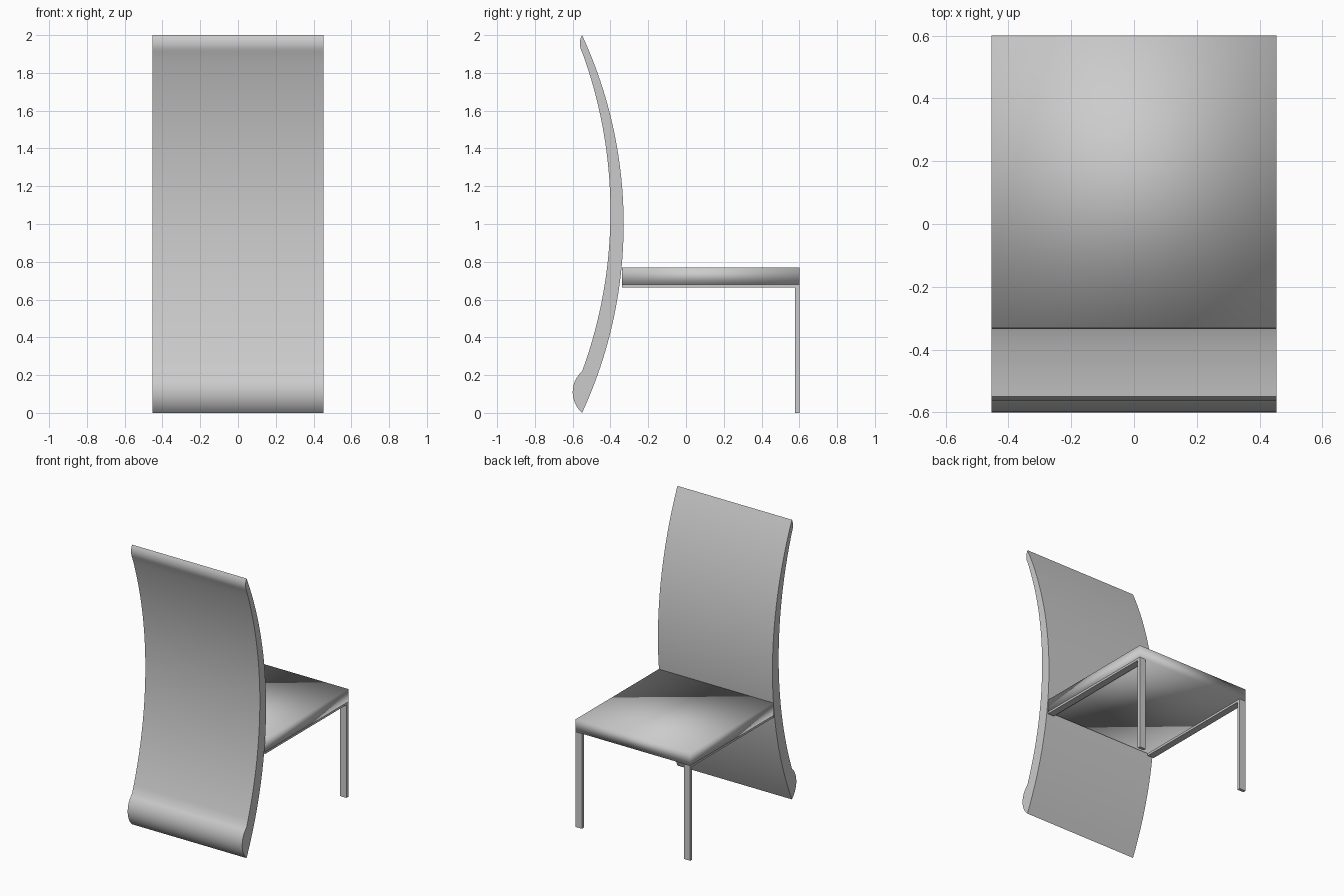
import bpy, bmesh, math
from mathutils import Vector

cube = bpy.data.objects.get("Cube")
if cube:
    bpy.data.objects.remove(cube, do_unlink=True)

HALF = 0.453  # half the chair width

grey = bpy.data.materials.new("plain grey")
grey.use_nodes = True
grey.diffuse_color = (0.6, 0.6, 0.6, 1)
grey.node_tree.nodes["Principled BSDF"].inputs["Base Color"].default_value = (0.6, 0.6, 0.6, 1)


def finish(name, bm):
    bmesh.ops.recalc_face_normals(bm, faces=bm.faces)
    mesh = bpy.data.meshes.new(name)
    bm.to_mesh(mesh)
    bm.free()
    mesh.materials.append(grey)
    obj = bpy.data.objects.new(name, mesh)
    bpy.context.collection.objects.link(obj)
    return obj


def box(name, low, high):
    bm = bmesh.new()
    bmesh.ops.create_cube(bm, size=1)
    low, high = Vector(low), Vector(high)
    for v in bm.verts:
        v.co = (low + high) / 2 + v.co * (high - low)
    return finish(name, bm)


def arc(start, end, bulge, steps):
    """Circular arc in the side plane, bulging by a signed distance along y; end point left out."""
    half = (end[1] - start[1]) / 2
    radius = (half * half + bulge * bulge) / (2 * abs(bulge))
    angle = math.asin(abs(half) / radius)
    middle = (start[1] + end[1]) / 2
    points = []
    for i in range(steps):
        a = angle * (2 * i / steps - 1)
        out = radius * (math.cos(a) - math.cos(angle))
        points.append((start[0] + math.copysign(out, bulge),
                       middle + math.copysign(radius, half) * math.sin(a)))
    return points


# Curved back panel: one side profile extruded across the width
top, top_lip = (-0.55, 2.0), (-0.55, 1.91)
foot_lip, foot = (-0.55, 0.22), (-0.55, 0.0)
profile = (arc(foot, top, 0.22, 32) + arc(top, top_lip, -0.012, 6)
           + arc(top_lip, foot_lip, 0.15, 32) + arc(foot_lip, foot, -0.05, 12))
bm = bmesh.new()
side = bm.faces.new([bm.verts.new((-HALF, y, z)) for y, z in profile])
sweep = bmesh.ops.extrude_face_region(bm, geom=[side], use_keep_orig=True)
for item in sweep["geom"]:
    if isinstance(item, bmesh.types.BMVert):
        item.co.x = HALF
back = finish("curved_back", bm)
bpy.ops.object.select_all(action='DESELECT')
back.select_set(True)
bpy.context.view_layer.objects.active = back
bpy.ops.object.shade_smooth_by_angle(angle=math.radians(30))

# Seat cushion, softly shaded over its edges
seat = box("seat", (-HALF, -0.34, 0.68), (HALF, 0.6, 0.77))
seat.data.shade_smooth()

# Flat strap legs with rails under the seat, one pair per side
for label, sign in (("left", 1), ("right", -1)):
    outer, inner = sign * HALF, sign * (HALF - 0.05)
    x0, x1 = min(outer, inner), max(outer, inner)
    box(label + "_leg", (x0, 0.578, 0), (x1, 0.6, 0.68))
    box(label + "_rail", (x0, -0.34, 0.665), (x1, 0.578, 0.68))
